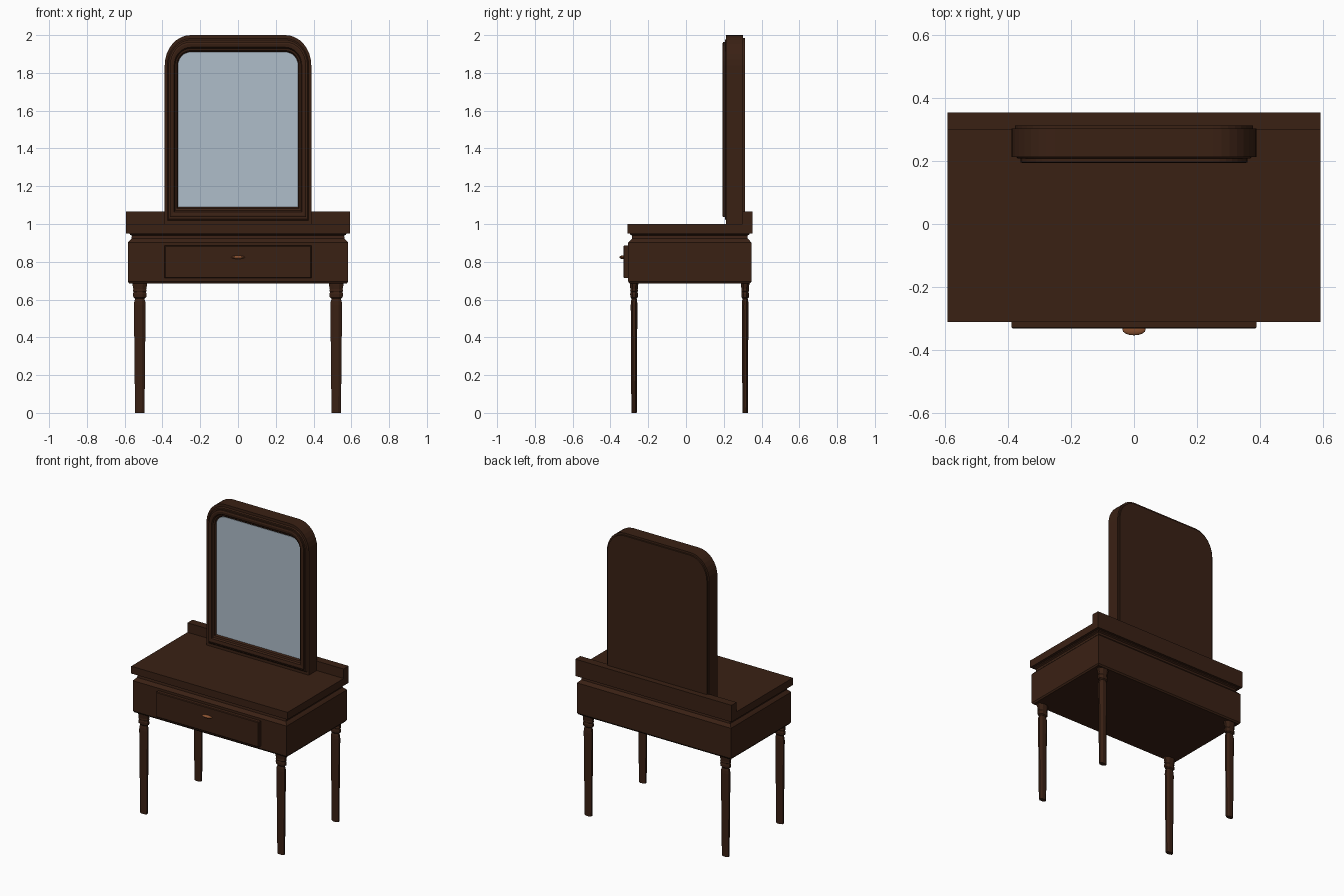
import bpy, bmesh, math

if "Cube" in bpy.data.objects:
    bpy.data.objects.remove(bpy.data.objects["Cube"])


def material(name, rgb):
    m = bpy.data.materials.new(name)
    m.diffuse_color = (*rgb, 1)
    m.use_nodes = True
    m.node_tree.nodes["Principled BSDF"].inputs["Base Color"].default_value = m.diffuse_color
    return m


wood = material("dark_wood", (0.042, 0.015, 0.007))
brass = material("knob_brown", (0.26, 0.085, 0.03))
glass = material("mirror_glass", (0.43, 0.51, 0.59))


def loft(name, rings, mat):
    """Skin a stack of equal-length closed rings and cap both ends."""
    bm = bmesh.new()
    rows = [[bm.verts.new(p) for p in r] for r in rings]
    n = len(rows[0])
    for a, b in zip(rows, rows[1:]):
        for i in range(n):
            j = (i + 1) % n
            bm.faces.new((a[i], a[j], b[j], b[i]))
    bm.faces.new(rows[0][::-1])
    bm.faces.new(rows[-1])
    bmesh.ops.recalc_face_normals(bm, faces=bm.faces)
    me = bpy.data.meshes.new(name)
    bm.to_mesh(me)
    bm.free()
    ob = bpy.data.objects.new(name, me)
    bpy.context.collection.objects.link(ob)
    me.materials.append(mat)
    return ob


def rect(x, y0, y1, z):
    return [(-x, y0, z), (x, y0, z), (x, y1, z), (-x, y1, z)]


def box(name, x, y0, y1, z0, z1):
    return loft(name, [rect(x, y0, y1, z0), rect(x, y0, y1, z1)], wood)


# Table top and low back rail
box("table_top", 0.592, -0.31, 0.353, 0.95, 1.0)
box("back_rail", 0.592, 0.298, 0.353, 1.0, 1.065)

# Apron body with the waisted moulding under the top: (z, inset)
body = [(0.685, 0.016), (0.695, 0.009), (0.902, 0.009), (0.912, 0.018), (0.922, 0.028),
        (0.938, 0.03), (0.944, 0.02), (0.95, 0.018)]
loft("apron_body", [rect(0.592 - d, -0.315 + d, 0.355 - d, z) for z, d in body], wood)

# Drawer front and flattened knob
loft("drawer_front", [[(sx * x, y, 0.8 + sz * h) for sx, sz in ((-1, -1), (1, -1), (1, 1), (-1, 1))]
                      for x, h, y in ((0.388, 0.086, -0.29), (0.388, 0.086, -0.328),
                                      (0.384, 0.082, -0.332))], wood)
bpy.ops.mesh.primitive_uv_sphere_add(segments=16, ring_count=10, radius=1, location=(0, -0.335, 0.824))
knob = bpy.context.object
knob.name = "drawer_knob"
knob.scale = (0.037, 0.018, 0.009)
knob.data.materials.append(brass)
bpy.ops.object.shade_smooth_by_angle()

# Four turned, flattened octagonal legs: (z, half width)
leg = [(0, 0.025), (0.57, 0.031), (0.59, 0.029), (0.605, 0.024), (0.612, 0.034), (0.63, 0.036),
       (0.64, 0.032), (0.646, 0.036), (0.655, 0.034), (0.68, 0.039), (0.69, 0.039)]
k = 1 / math.cos(math.pi / 8)
for yc, end in ((-0.275, "front"), (0.313, "back")):
    for s, side in ((-1, "left"), (1, "right")):
        rings = [[(s * 0.52 + r * k * math.cos(a), yc + 0.57 * r * k * math.sin(a), z)
                  for a in (math.pi / 8 + i * math.pi / 4 for i in range(8))] for z, r in leg]
        loft(f"{end}_{side}_leg", rings, wood)


def arch(d, y, seg=8):
    """Mirror outline with rounded top corners, inset by d, at depth y."""
    w, z0, z1 = 0.388 - d, 1 + 1.28 * d, 2 - 1.28 * d
    rx, rz = 0.138 - d, 0.16 - 1.28 * d
    pts = [(-w, y, z0), (w, y, z0)]
    for s, start in ((1, 0), (-1, 90)):
        for i in range(seg + 1):
            a = math.radians(start + 90 * i / seg)
            pts.append((s * (w - rx) + rx * math.cos(a), y, z1 - rz + rz * math.sin(a)))
    return pts


# Stepped mirror frame, swept from the back plate to the recess: (inset, y)
frame = [(0.011, 0.313), (0.011, 0.303), (0, 0.303), (0, 0.213), (0.014, 0.213), (0.02, 0.207),
         (0.028, 0.207), (0.028, 0.196), (0.036, 0.193), (0.05, 0.196), (0.055, 0.206),
         (0.064, 0.21), (0.07, 0.222)]
loft("mirror_frame", [arch(d, y) for d, y in frame], wood)

# Mirror glass
loft("mirror_glass", [arch(0.07, 0.225), arch(0.07, 0.219)], glass)
